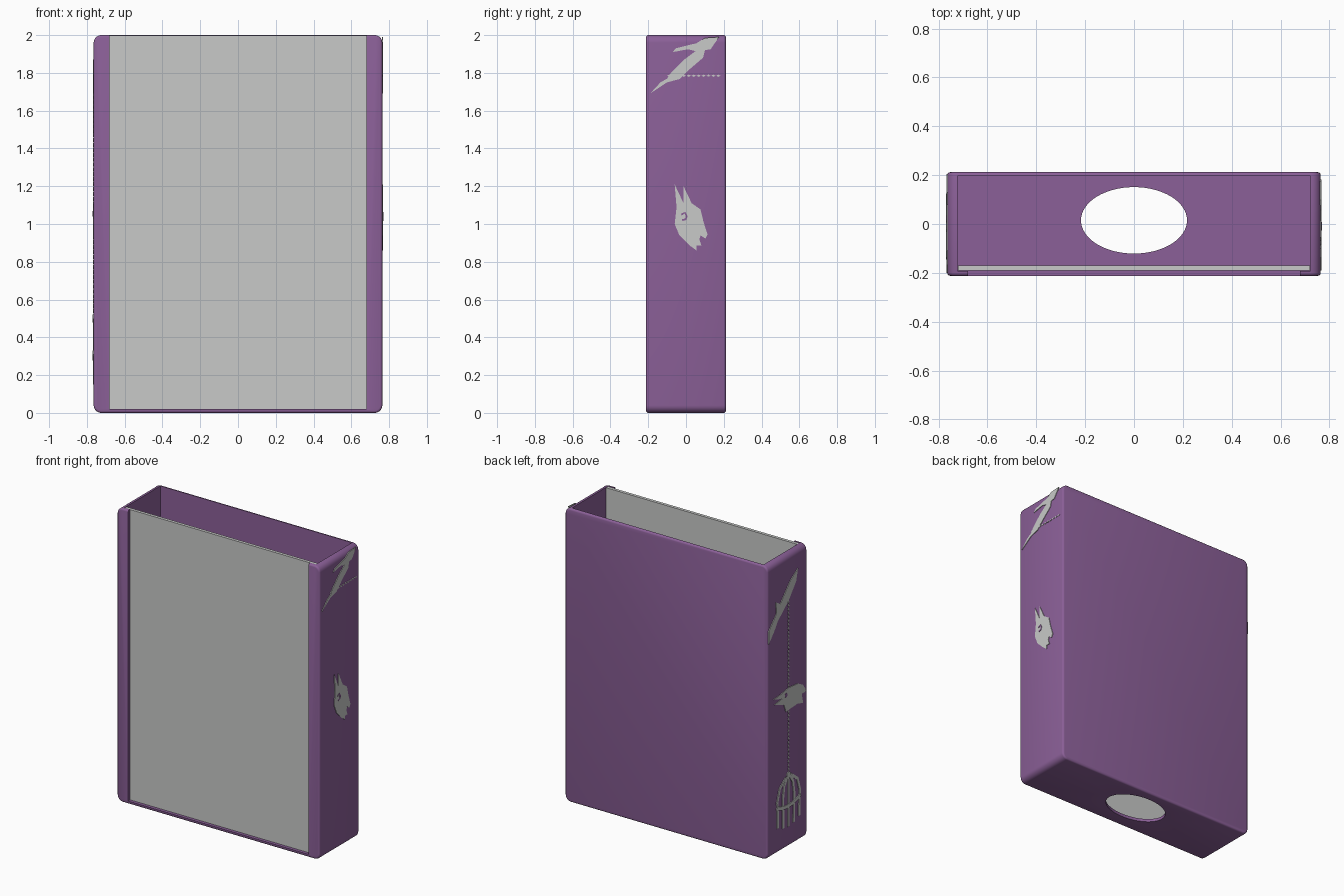
import bpy, bmesh, math
from mathutils import Matrix, Vector

default = bpy.data.objects.get("Cube")
if default:
    bpy.data.objects.remove(default, do_unlink=True)


def material(name, colour):
    mat = bpy.data.materials.new(name)
    mat.use_nodes = True
    mat.diffuse_color = (*colour, 1)
    mat.node_tree.nodes["Principled BSDF"].inputs["Base Color"].default_value = (*colour, 1)
    return mat


purple = material("purple", (0.26, 0.117, 0.315))
grey = material("pale grey", (0.58, 0.59, 0.58))

HALF_X, HALF_Y, TOP, FLOOR = 0.764, 0.212, 2.0, 0.02


def finish(name, bm, mat):
    bmesh.ops.recalc_face_normals(bm, faces=bm.faces[:])
    mesh = bpy.data.meshes.new(name)
    bm.to_mesh(mesh)
    bm.free()
    mesh.materials.append(mat)
    obj = bpy.data.objects.new(name, mesh)
    bpy.context.collection.objects.link(obj)
    return obj


def box_bm(low, high):
    bm = bmesh.new()
    low, high = Vector(low), Vector(high)
    matrix = Matrix.Translation((low + high) / 2) @ Matrix.Diagonal((*(high - low), 1))
    bmesh.ops.create_cube(bm, size=1, matrix=matrix)
    return bm


def cut(target, cutter):
    cutter.hide_render = True
    mod = target.modifiers.new("cut", 'BOOLEAN')
    mod.operation, mod.solver, mod.object = 'DIFFERENCE', 'EXACT', cutter
    bpy.ops.object.select_all(action='DESELECT')
    bpy.context.view_layer.objects.active = target
    target.select_set(True)
    bpy.ops.object.modifier_apply(modifier=mod.name)
    bpy.data.objects.remove(cutter, do_unlink=True)


# Rounded case: large corners seen from the front, small rounding around front and back
bm = box_bm((-HALF_X, -HALF_Y, 0), (HALF_X, HALF_Y, TOP))
corners = [e for e in bm.edges if abs((e.verts[0].co - e.verts[1].co).y) > 0.1]
bmesh.ops.bevel(bm, geom=corners, offset=0.04, segments=6, profile=0.5, affect='EDGES')
rims = [e for e in bm.edges if abs((e.verts[0].co - e.verts[1].co).y) < 0.001]
bmesh.ops.bevel(bm, geom=rims, offset=0.012, segments=3, profile=0.5, affect='EDGES')
case = finish("case", bm, purple)

# Hollow, front opening between the lips, and finger hole in the floor
cut(case, finish("hollow_cutter", box_bm((-0.722, -0.192, FLOOR), (0.722, 0.196, 3)), purple))
cut(case, finish("opening_cutter", box_bm((-0.68, -0.3, FLOOR), (0.68, -0.18, 3)), purple))
bm = bmesh.new()
bmesh.ops.create_cone(bm, cap_ends=True, segments=64, radius1=1, radius2=1, depth=0.3,
                      matrix=Matrix.Translation((0, 0.015, 0)) @ Matrix.Diagonal((0.217, 0.136, 1, 1)))
cut(case, finish("hole_cutter", bm, purple))
bpy.ops.object.shade_smooth_by_angle(angle=math.radians(32))

# Sliding front panel
finish("front_panel", box_bm((-0.721, -0.191, FLOOR), (0.721, -0.17, TOP - 0.002)), grey)


# Thin side ornaments: each outline is a list of (y, z) points
def plates(name, side, outlines, mat=grey, lift=0.004):
    bm = bmesh.new()
    for outline in outlines:
        verts = [bm.verts.new((side * (HALF_X - 0.002), y, z)) for y, z in outline]
        face = bm.faces.new(verts)
        out = bmesh.ops.extrude_face_region(bm, geom=[face])["geom"]
        moved = [v for v in out if isinstance(v, bmesh.types.BMVert)]
        bmesh.ops.translate(bm, verts=moved, vec=(side * (lift + 0.002), 0, 0))
    return finish(name, bm, mat)


def chain(start, end, width=0.006, pitch=0.026):
    a, b = Vector(start), Vector(end)
    step = (b - a).normalized()
    across = Vector((-step.y, step.x)) * width
    links = []
    for i in range(int((b - a).length / pitch)):
        p = a + step * pitch * i
        q = p + step * pitch * 0.85
        mid = (p + q) / 2
        links.append([p, mid + across, q, mid - across])
    return links


def strip(points, width):
    half = width / 2
    pts = [Vector(p) for p in points]
    left, right = [], []
    for i, p in enumerate(pts):
        d = (pts[min(i + 1, len(pts) - 1)] - pts[max(i - 1, 0)]).normalized()
        n = Vector((-d.y, d.x)) * half
        left.append(p + n)
        right.append(p - n)
    return left + right[::-1]


def disc(y, z, radius, count=12):
    return [(y + radius * math.cos(math.tau * i / count),
             z + radius * math.sin(math.tau * i / count)) for i in range(count)]


# Ornaments on the +x side
plates("left_branch", 1, [[
    (-.19, 1.69), (-.135, 1.75), (-.1, 1.77), (-.08, 1.8), (-.01, 1.87), (.05, 1.915),
    (.01, 1.925), (-.07, 1.91), (-.055, 1.93), (.055, 1.957), (.1, 1.985), (.175, 1.99),
    (.13, 1.925), (.1, 1.92), (.09, 1.88), (.02, 1.82), (-.035, 1.767), (-.1, 1.75)]])
plates("left_chain", 1, chain((-.1, 1.785), (.21, 1.785)))
plates("horned_head", 1, [[
    (-.06, 1.21), (-.013, 1.11), (-.013, 1.2), (.03, 1.11), (.077, 1.077), (.093, 1.01),
    (.114, .945), (.103, .923), (.077, .94), (.071, .918), (.082, .886), (.055, .886),
    (.055, .86), (.02, .886), (-.035, .94), (-.06, 1), (-.05, 1.09)]])
plates("horned_head_eye", 1, [strip(
    [(-.025, 1.05), (-.005, 1.06), (.004, 1.04), (-.002, 1.025), (-.02, 1.02)], 0.01)],
    purple, 0.006)

# Ornaments on the -x side
plates("right_branch", -1, [[
    (-.11, 1.87), (-.09, 1.79), (-.01, 1.69), (.11, 1.59), (.144, 1.54), (.205, 1.47),
    (.205, 1.56), (.12, 1.65), (.13, 1.73), (.08, 1.7), (-.03, 1.82)]])
plates("right_chain", -1, chain((-.01, 1.69), (-.01, 1.09)) + chain((-.01, .94), (-.01, .52)))
plates("bird_head", -1, [[
    (.155, 1.075), (.08, 1.08), (-.01, 1.095), (-.11, 1.085), (-.165, 1.055), (-.2, 1),
    (-.15, 1), (-.165, .93), (-.11, .95), (-.02, .945), (.02, .94), (.04, .995),
    (.145, 1.035), (.06, 1.045)]])
plates("bird_head_eye", -1, [disc(.02, 1.055, .014)], purple, 0.006)

# Cage: bars leaning in to a domed top, with a band and a ring
bars = []
for i in range(5):
    t = i / 2 - 1
    bottom = 0.15 + 0.03 * t * t
    bars.append(strip([(t * .115 - .01, bottom), (t * .12 - .01, .36),
                       (t * .095 - .01, .44), (t * .03 - .01, .49)], 0.02))
plates("cage_bars", -1, bars)
band = [(.13 * (i / 4 - 1) - .01, .29 + .03 * (i / 4 - 1) ** 2) for i in range(9)]
plates("cage_band", -1, [strip(band, 0.024)], grey, 0.005)
plates("cage_ring", -1, [disc(-.01, .5, .022)], grey, 0.005)
